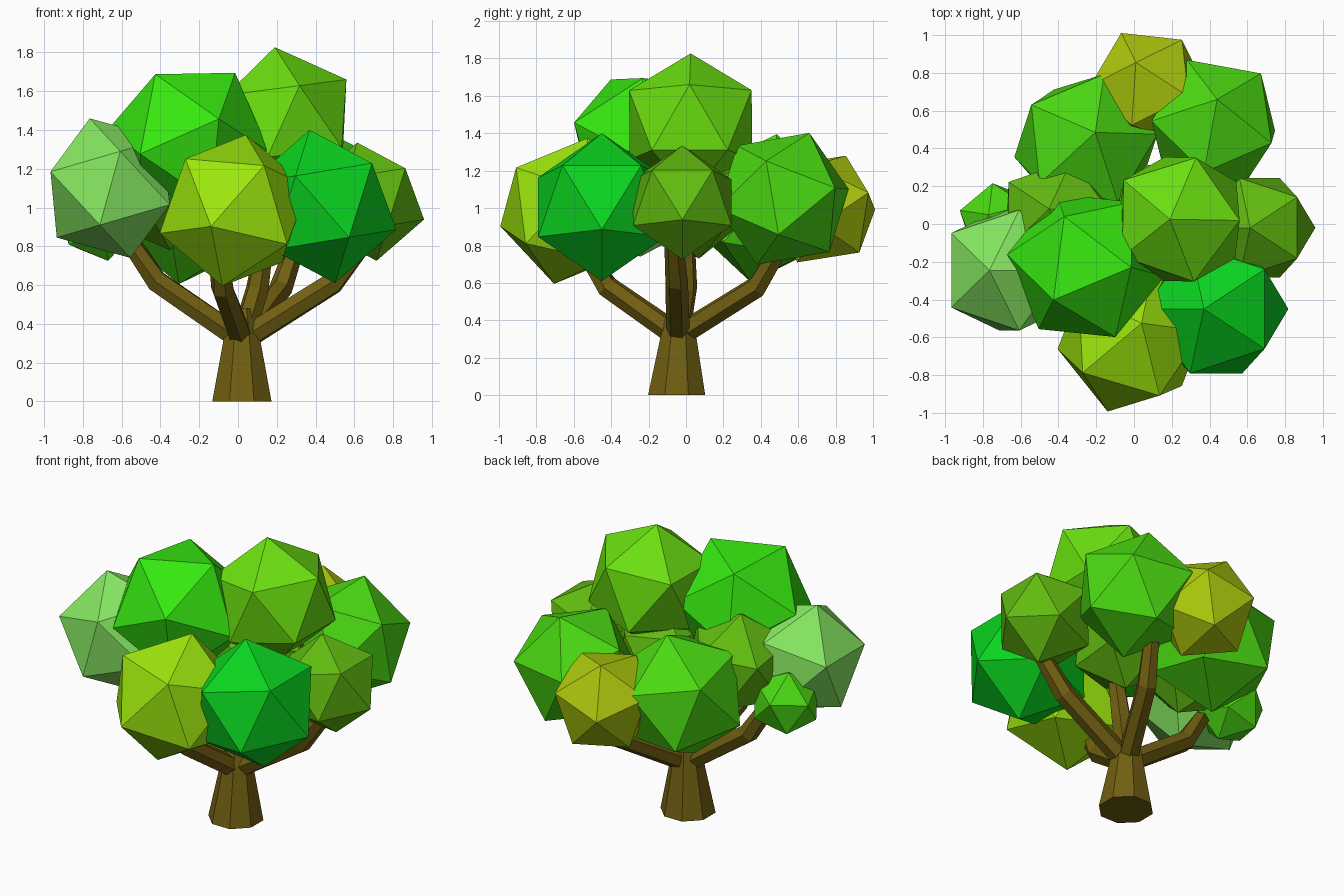
import bpy, bmesh
from math import radians
from mathutils import Vector, Matrix

if "Cube" in bpy.data.objects:
    bpy.data.objects.remove(bpy.data.objects["Cube"])


def material(name, rgb):
    m = bpy.data.materials.new(name)
    m.diffuse_color = (*rgb, 1)
    m.use_nodes = True
    m.node_tree.nodes["Principled BSDF"].inputs["Base Color"].default_value = m.diffuse_color
    return m


def finish(name, bm, mat):
    me = bpy.data.meshes.new(name)
    bmesh.ops.recalc_face_normals(bm, faces=bm.faces)
    bm.to_mesh(me)
    bm.free()
    ob = bpy.data.objects.new(name, me)
    bpy.context.collection.objects.link(ob)
    me.materials.append(mat)


def frame(a, b=(1, 0, 0)):
    """Basis with z along a and x leaning towards b."""
    z = Vector(a).normalized()
    x = (Vector(b) - z * z.dot(Vector(b))).normalized()
    return Matrix((x, z.cross(x), z)).transposed()


def leaf_clump(name, mat, centre, corner, roll=0):
    """Icosahedron with one corner at centre + corner, rolled about that axis."""
    bm = bmesh.new()
    bmesh.ops.create_icosphere(bm, subdivisions=1, radius=Vector(corner).length)
    top = max(bm.verts, key=lambda v: v.co.z)
    side = top.link_edges[0].other_vert(top)
    turn = frame(corner) @ Matrix.Rotation(radians(roll), 3, 'Z')
    rot = turn @ frame(top.co, side.co).transposed()
    bmesh.ops.transform(bm, matrix=Matrix.Translation(centre) @ rot.to_4x4(), verts=bm.verts)
    finish(name, bm, mat)


def limb(name, path, radii, sides, level=False):
    """Loft polygon rings along a path and cap the ends."""
    bm = bmesh.new()
    pts = [Vector(p) for p in path]
    rings = []
    for i, (p, r) in enumerate(zip(pts, radii)):
        d = pts[min(i + 1, len(pts) - 1)] - pts[max(i - 1, 0)]
        basis = frame((0, 0, 1), (1, .41, 0)) if level else frame(d, (.3, .4, -1))
        ring = []
        for k in range(sides):
            v = Matrix.Rotation(radians(360 * k / sides), 3, 'Z') @ Vector((r, 0, 0))
            ring.append(bm.verts.new(p + basis @ v))
        rings.append(ring)
    for lo, hi in zip(rings, rings[1:]):
        for k in range(sides):
            j = (k + 1) % sides
            bm.faces.new((lo[k], lo[j], hi[j], hi[k]))
    bm.faces.new(rings[0])
    bm.faces.new(rings[-1])
    finish(name, bm, bark)


bark = material("bark", (.165, .115, .006))
sage = material("sage", (.24, .8, .12))
bright = material("bright_green", (.037, .8, .005))
fresh = material("fresh_green", (.07, .7, .006))
lime = material("lime", (.145, .74, .005))
olive = material("olive_green", (.12, .5, .005))
yellow = material("yellow_green", (.33, .78, .004))
mustard = material("mustard_green", (.42, .58, .004))
deep = material("deep_green", (.003, .66, .014))

# Tapered trunk
limb("trunk", [(.02, -.05, 0), (.02, -.04, .33), (.02, -.03, .48)], [.165, .1, .065], 8, level=True)

# Branches rise from the trunk to an elbow, then steepen into the leaves
elbows = {"left": (-.42, -.04, .62), "right": (.49, -.05, .61), "front": (-.08, -.42, .58),
          "back": (.22, .38, .58), "centre": (.1, 0, .58)}
for name, (x, y, z) in elbows.items():
    path = [(.02 + .05 * x, -.04 + .05 * y, .33), (x, y, z), (1.33 * x, 1.33 * y, z + .21)]
    limb(name + "_branch", path, [.064, .061, .05], 6)

# Leaf clumps: centre, offset to one corner (its length is the radius), roll
leaf_clump("left_leaves", sage, (-.66, -.245, 1.1), (-.105, 0, .36))
leaf_clump("upper_left_leaves", bright, (-.255, -.22, 1.345), (.24, -.01, .35), -9)
leaf_clump("crown_leaves", lime, (.24, .025, 1.445), (-.05, 0, .382), -1)
leaf_clump("front_leaves", yellow, (-.02, -.615, .985), (.06, .09, .39), 3)
leaf_clump("front_right_leaves", deep, (.435, -.45, 1.005), (-.065, 0, .395), 36)
leaf_clump("right_leaves", olive, (.665, -.02, 1.03), (-.05, 0, .305), 36)
leaf_clump("back_right_leaves", fresh, (.42, .52, 1.05), (.02, .14, .352), 44)
leaf_clump("back_leaves", mustard, (.075, .725, .995), (-.065, .13, .285), 42)
leaf_clump("back_left_leaves", fresh, (-.255, .415, 1), (.05, .07, .395), 6)
leaf_clump("small_left_leaves", fresh, (-.72, .01, .93), (-.05, .04, .205), 20)
leaf_clump("inner_left_leaves", olive, (-.4, .03, 1.11), (-.05, .05, .33))
leaf_clump("inner_leaves", olive, (.14, .04, 1.04), (.02, -.03, .31))
